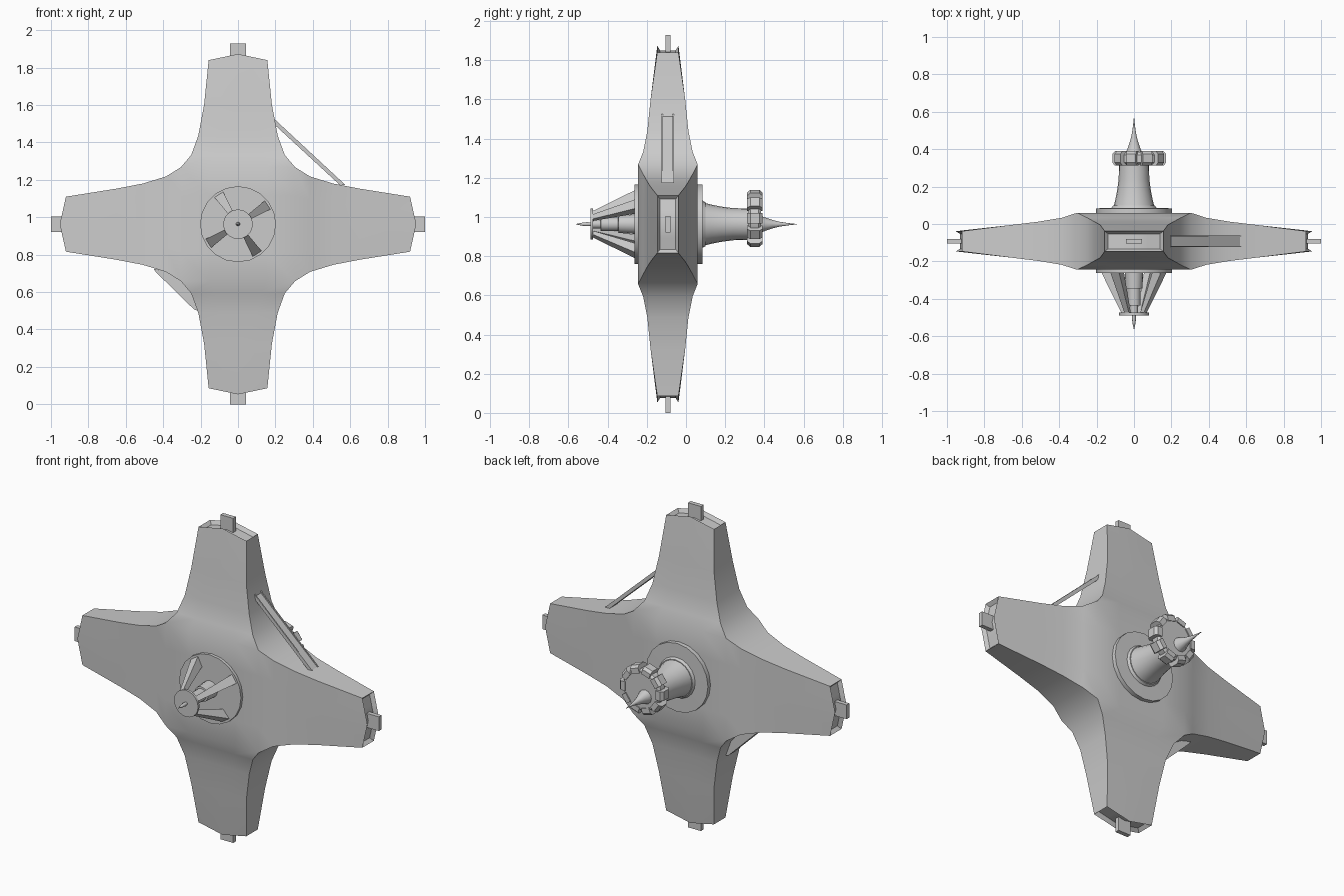
import bpy, bmesh
from math import sin, cos, pi, radians
from mathutils import Vector

if "Cube" in bpy.data.objects:
    bpy.data.objects.remove(bpy.data.objects["Cube"])

CY, CZ = -0.0925, 0.963   # centre of the cross-shaped hull


def finish(name, bm, smooth=None):
    bmesh.ops.recalc_face_normals(bm, faces=bm.faces[:])
    me = bpy.data.meshes.new(name)
    bm.to_mesh(me)
    bm.free()
    ob = bpy.data.objects.new(name, me)
    bpy.context.collection.objects.link(ob)
    if smooth:
        bpy.ops.object.select_all(action='DESELECT')
        ob.select_set(True)
        bpy.context.view_layer.objects.active = ob
        bpy.ops.object.shade_smooth_by_angle(angle=radians(smooth))
    return ob


def lathe(name, profile, sides, cx=0.0, cz=CZ, smooth=None):
    """Revolve (radius, y) points about an axis along y."""
    bm = bmesh.new()
    rings = [[bm.verts.new((cx + r * cos(2 * pi * i / sides), y, cz + r * sin(2 * pi * i / sides)))
              for i in range(sides)] for r, y in profile]
    for a, b in zip(rings, rings[1:]):
        for i in range(sides):
            j = (i + 1) % sides
            bm.faces.new((a[i], a[j], b[j], b[i]))
    bm.faces.new(rings[0])
    bm.faces.new(rings[-1])
    return finish(name, bm, smooth)


def loft(name, a, b):
    """Solid between two matching polygons."""
    bm = bmesh.new()
    va, vb = [bm.verts.new(p) for p in a], [bm.verts.new(p) for p in b]
    n = len(va)
    for i in range(n):
        j = (i + 1) % n
        bm.faces.new((va[i], va[j], vb[j], vb[i]))
    bm.faces.new(va)
    bm.faces.new(vb)
    return finish(name, bm)


def prism(name, xz, y0, y1):
    return loft(name, [(x, y0, z) for x, z in xz], [(x, y1, z) for x, z in xz])


# Hull: centre square plus four tapering arms; stations are (reach, half width, half thickness)
C = 0.305
side_arm = [(C, C, .152), (.385, .255, .126), (.51, .217, .105), (.65, .19, .088), (.92, .147, .054)]
tall_arm = [(C, C, .152), (.37, .25, .126), (.475, .212, .105), (.64, .181, .088), (.877, .157, .054)]
U = [-1, -.5, 0, .5, 1]
bm = bmesh.new()


def patch(rows):
    vs = [[bm.verts.new(p) for p in row] for row in rows]
    for a, b in zip(vs, vs[1:]):
        for i in range(len(a) - 1):
            bm.faces.new((a[i], a[i + 1], b[i + 1], b[i]))


patch([[(u * C, .152, v * C) for u in U] for v in U])
for k in range(4):
    d = Vector((round(cos(k * pi / 2)), 0, round(sin(k * pi / 2))))
    p = Vector((-d.z, 0, d.x))
    rows = []
    for r, w, t in (tall_arm if k % 2 else side_arm):
        peak = 0.033 if r > .8 else 0   # shallow point at the arm end
        rows.append([d * (r + peak * (1 - abs(u))) + p * (w * u) + Vector((0, t, 0)) for u in U])
    patch(rows)
bmesh.ops.remove_doubles(bm, verts=bm.verts[:], dist=1e-4)
edges = [e for e in bm.edges if e.is_boundary]
mirror = {v: bm.verts.new((v.co.x, -v.co.y, v.co.z)) for v in bm.verts[:]}
for f in bm.faces[:]:
    bm.faces.new([mirror[v] for v in reversed(f.verts)])
ends = []
for e in edges:
    a, b = e.verts
    f = bm.faces.new((a, b, mirror[b], mirror[a]))
    if all(max(abs(v.co.x), abs(v.co.z)) > .87 for v in (a, b)):
        ends.append(f)
bmesh.ops.recalc_face_normals(bm, faces=bm.faces[:])
bmesh.ops.inset_region(bm, faces=ends, thickness=0.014, depth=-0.022, use_even_offset=True)
bmesh.ops.translate(bm, verts=bm.verts[:], vec=(0, CY, CZ))
finish("cross_hull", bm, 35)

# End pegs
for k, reach in enumerate((1.0, .965, 1.0, .963)):
    d = Vector((round(cos(k * pi / 2)), 0, round(sin(k * pi / 2))))
    p = Vector((-d.z, 0, d.x))
    o = Vector((0, CY, CZ))
    quad = [o + p * (.042 * s) + Vector((0, .013 * t, 0)) for s, t in ((-1, -1), (1, -1), (1, 1), (-1, 1))]
    loft("end_peg_%d" % k, [q + d * .88 for q in quad], [q + d * reach for q in quad])

# Upper brace channel and lower gusset
bar = [(.195, 1.525), (.195, 1.497), (.545, 1.172), (.575, 1.172)]
prism("brace_plate", [(.193, 1.517), (.193, 1.497), (.545, 1.172), (.568, 1.172)], -.118, -.067)
prism("brace_rail_front", bar, -.124, -.117)
prism("brace_rail_back", bar, -.068, -.061)
prism("lower_gusset", [(-.45, .725), (-.44, .708), (-.235, .507), (-.215, .5), (-.25, .62), (-.3, .69)],
      -.122, -.063)

# Front mount: base disc, stepped barrel, small disc and needle
lathe("front_disc", [(.203, -.235), (.203, -.262)], 20, smooth=30)
lathe("front_barrel", [(.05, -.25), (.045, -.345), (.035, -.346), (.035, -.435), (.022, -.436), (.022, -.48)],
      16, smooth=30)
lathe("front_cap", [(.079, -.474), (.079, -.488)], 20, smooth=30)
lathe("front_needle", [(.009, -.48), (.011, -.505), (.008, -.53), (.001, -.562)], 10, smooth=40)
for k in range(4):
    a = radians(33 + 90 * k)
    d, p = Vector((cos(a), 0, sin(a))), Vector((-sin(a), 0, cos(a)))

    def section(r0, r1, w, y):
        return [Vector((0, y, CZ)) + d * r + p * s for r, s in ((r0, -w * .7), (r1, -w), (r1, w), (r0, w * .7))]
    loft("front_fin_%d" % k, section(.13, .192, .028, -.255), section(.045, .07, .014, -.478))

# Rear mount: base disc, waisted column and spike
lathe("rear_disc", [(.203, .05), (.203, .084), (.12, .085), (.112, .1)], 20, smooth=30)
lathe("rear_column", [(.11, .09), (.1, .13), (.09, .18), (.082, .24), (.08, .325)], 20, smooth=40)
lathe("rear_spike", [(.045, .375), (.034, .405), (.022, .44), (.013, .475), (.006, .52), (.001, .566)],
      12, smooth=40)

# Slightly off-centre toothed wheel
WX, WZ = .028, CZ + .03
lathe("wheel_core", [(.108, .318), (.124, .33), (.124, .37), (.112, .384)], 20, WX, WZ, 20)
for k in range(10):
    a = radians(36 * k)
    d, p = Vector((cos(a), 0, sin(a))), Vector((-sin(a), 0, cos(a)))
    o = Vector((WX, 0, WZ))
    side = [(.1, .312), (.13, .312), (.144, .328), (.144, .374), (.13, .39), (.1, .39)]
    ring = [o + d * r + Vector((0, y, 0)) for r, y in side]
    loft("wheel_tooth_%d" % k, [q - p * .027 for q in ring], [q + p * .027 for q in ring])
